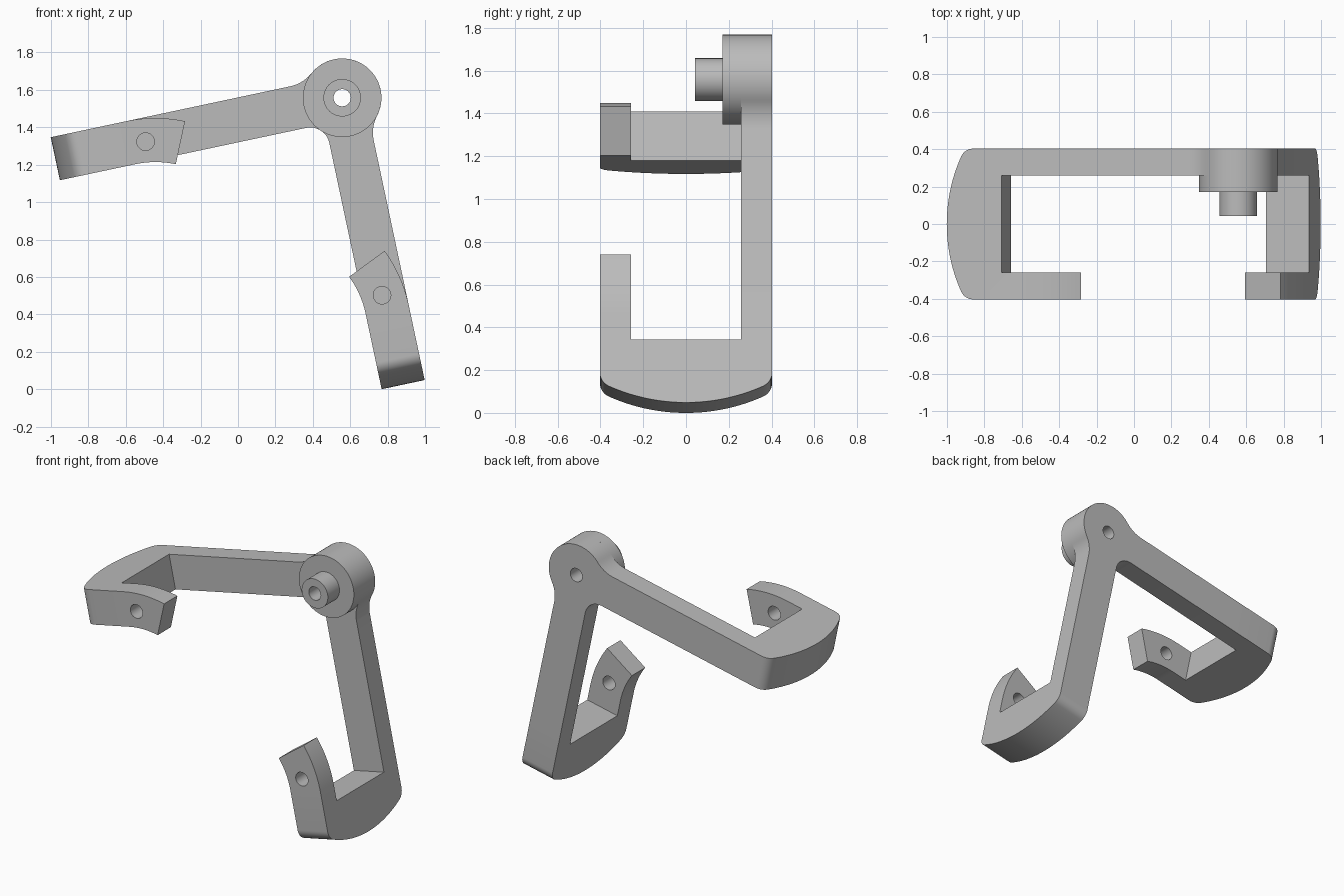
import bpy, bmesh
from math import cos, sin, atan2, sqrt, pi, radians

cube = bpy.data.objects.get("Cube")
if cube:
    bpy.data.objects.remove(cube, do_unlink=True)

grey = bpy.data.materials.new("plain grey")
grey.use_nodes = True
grey.diffuse_color = (0.5, 0.5, 0.5, 1)
grey.node_tree.nodes["Principled BSDF"].inputs["Base Color"].default_value = (0.5, 0.5, 0.5, 1)

# Shared sizes: half arm width, half depth, inner plate face, hub radius
W, D, INNER, HUB = 0.1175, 0.403, 0.258, 0.21
LEG, END = 1.155, 1.568      # where the hooks begin and end along each arm


def arc(cx, cy, r, start, stop, n):
    return [(cx + r * cos(start + (stop - start) * i / n),
             cy + r * sin(start + (stop - start) * i / n)) for i in range(n + 1)]


def circle(cx, cy, r, n=64):
    return arc(cx, cy, r, 0, 2 * pi, n)[:-1]


def swap(points):
    return [(b, a) for a, b in points]


def prism(name, points, lo, hi, side=False):
    """Extrude along the depth, or (side=True) across the arm.
    Local coordinates: a along first arm, b along second arm, y depth."""
    def place(p, q, d):
        a, b, y = (p, d, q) if side else (p, q, d)
        return (-a, y, -b)
    bm = bmesh.new()
    low = [bm.verts.new(place(p, q, lo)) for p, q in points]
    high = [bm.verts.new(place(p, q, hi)) for p, q in points]
    bm.faces.new(low)
    bm.faces.new(high)
    n = len(points)
    for i in range(n):
        j = (i + 1) % n
        bm.faces.new((low[i], low[j], high[j], high[i]))
    bmesh.ops.recalc_face_normals(bm, faces=bm.faces)
    mesh = bpy.data.meshes.new(name)
    bm.to_mesh(mesh)
    bm.free()
    mesh.materials.append(grey)
    obj = bpy.data.objects.new(name, mesh)
    bpy.context.collection.objects.link(obj)
    return obj


def mirrored(obj):
    """Swap the two arm axes to get the matching part on the other arm."""
    bm = bmesh.new()
    bm.from_mesh(obj.data)
    for v in bm.verts:
        v.co.x, v.co.z = v.co.z, v.co.x
    bmesh.ops.reverse_faces(bm, faces=bm.faces)
    mesh = bpy.data.meshes.new(obj.name + "_mirrored")
    bm.to_mesh(mesh)
    bm.free()
    mesh.materials.clear()
    mesh.materials.append(grey)
    copy = bpy.data.objects.new(mesh.name, mesh)
    bpy.context.collection.objects.link(copy)
    return copy


def boolean(target, tool, operation):
    mod = target.modifiers.new("boolean", "BOOLEAN")
    mod.operation, mod.solver, mod.object = operation, "EXACT", tool
    bpy.context.view_layer.objects.active = target
    bpy.ops.object.modifier_apply(modifier=mod.name)


# Back frame: two arms at a right angle, blended into the round hub
R = 0.2
fu = sqrt((HUB + R) ** 2 - (W + R) ** 2)
hub_angle = atan2(-(W + R), fu)
blend = arc(fu, -(W + R), R, pi / 2, hub_angle + pi, 10)
hub_arc = arc(0, 0, HUB, hub_angle, -1.5 * pi - hub_angle, 40)[1:-1]
r = 0.105
inner = arc(W + r, W + r, r, pi, 1.5 * pi, 14)
outline = ([(LEG, -W)] + blend + hub_arc + swap(blend)[::-1]
           + [(-W, LEG), (W, LEG)] + inner + [(LEG, W)])
frame = prism("frame", outline, INNER, D)

# Hook: U-shaped end with a bowed outer face and rounded corners
bow, corner = 0.87, 0.073
cy = D - corner
cu = END - bow + sqrt((bow - corner) ** 2 - cy ** 2)
t = atan2(cy, cu - (END - bow))
hook_profile = ([(LEG, D)] + arc(cu, cy, corner, pi / 2, t, 8)
                + arc(END - bow, 0, bow, t, -t, 28)[1:-1]
                + arc(cu, -cy, corner, -t, -pi / 2, 8)
                + [(LEG, -D), (LEG, -INNER), (1.268, -INNER),
                   (1.268, INNER), (LEG, INNER)])
hook = prism("hook", hook_profile, -W, W, side=True)

# Curved tab on the front of the hook, bending towards the other arm
bend, sweep = 0.632, radians(24.2)
outer_edge = arc(LEG, bend, bend + W, -pi / 2, -pi / 2 - sweep, 14)[1:]
inner_edge = arc(LEG, bend, bend - W, -pi / 2 - sweep, -pi / 2, 14)[:-1]
tab = prism("tab", [(LEG, -W)] + outer_edge + inner_edge + [(LEG, W)], -D, -INNER)
tab_hole = prism("tab_hole", circle(1.077, 0.011, 0.047, 32), -0.5, -0.2)
boolean(tab, tab_hole, "DIFFERENCE")

# Hub and the small boss in front of it
hub = prism("hub", circle(0, 0, HUB), 0.17, INNER)
boss = prism("boss", circle(0, 0, 0.1), 0.043, 0.17)
bore = prism("bore", circle(0, 0, 0.046, 32), -0.2, 0.6)
for part in (frame, hub, boss):
    boolean(part, bore, "DIFFERENCE")

# Join both hooks and tabs onto the frame
extras = [hook, mirrored(hook), tab, mirrored(tab)]
for part in extras:
    boolean(frame, part, "UNION")
for helper in extras + [tab_hole, bore]:
    bpy.data.objects.remove(helper, do_unlink=True)

# Place the parts and smooth the curved faces
bpy.ops.object.select_all(action="DESELECT")
for part in (frame, hub, boss):
    part.location = (0.557, 0, 1.558)
    part.rotation_euler = (0, radians(-12), 0)
    part.select_set(True)
bpy.context.view_layer.objects.active = frame
bpy.ops.object.shade_smooth_by_angle(angle=radians(25))
